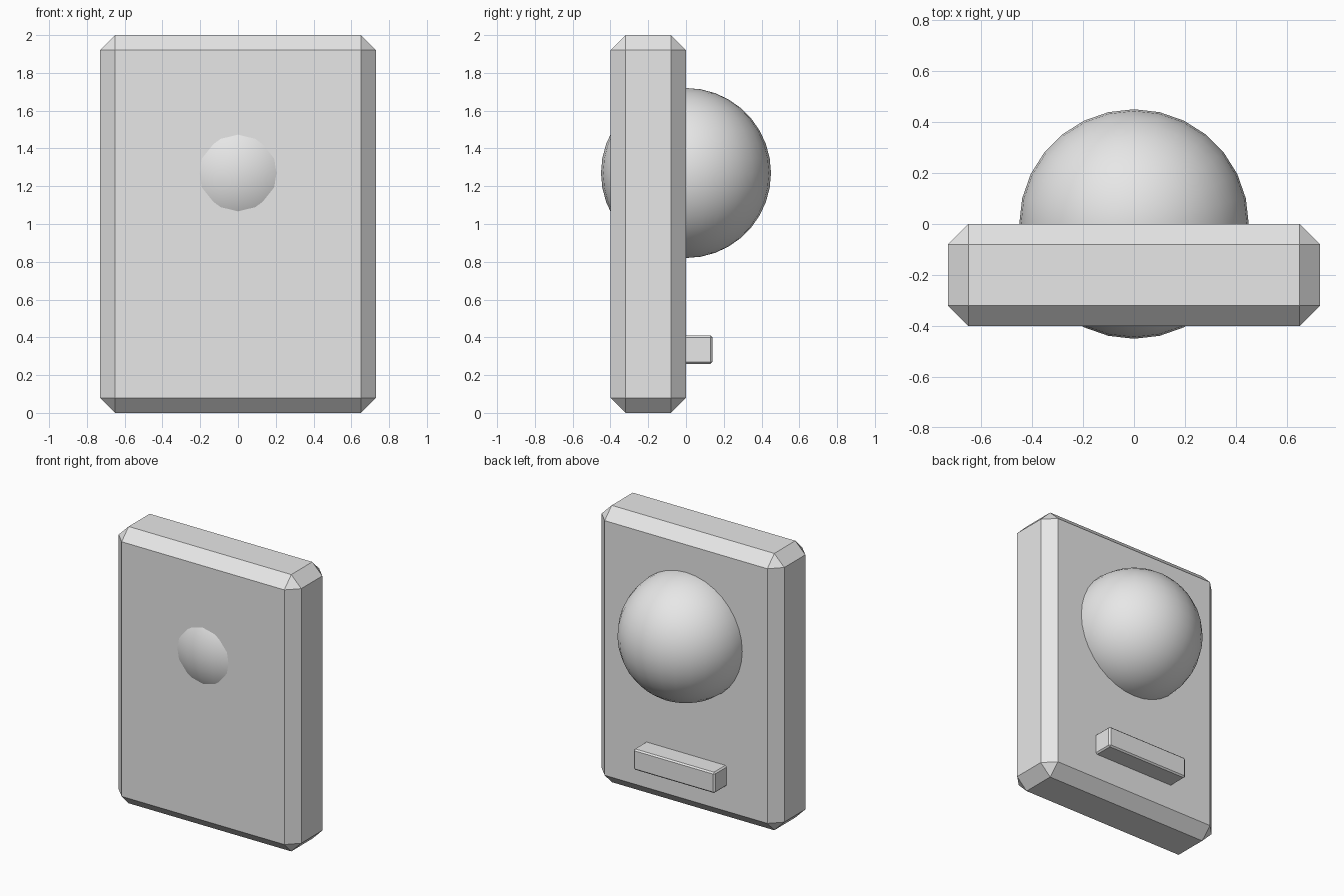
import bpy
import math

default = bpy.data.objects.get("Cube")
if default:
    bpy.data.objects.remove(default, do_unlink=True)

# Single light grey for every part
grey = bpy.data.materials.new("light_grey")
grey.use_nodes = True
colour = (0.8, 0.8, 0.8, 1)
grey.diffuse_color = colour
grey.node_tree.nodes["Principled BSDF"].inputs["Base Color"].default_value = colour


def chamfered_box(name, centre, size, chamfer):
    bpy.ops.mesh.primitive_cube_add(size=1, location=centre)
    obj = bpy.context.object
    obj.name = name
    obj.scale = size
    bpy.ops.object.transform_apply(location=False, rotation=False, scale=True)
    bevel = obj.modifiers.new("chamfer", "BEVEL")
    bevel.width = chamfer
    bevel.segments = 1
    obj.data.materials.append(grey)
    return obj


# Upright slab and the small ledge on its back
chamfered_box("panel", (0, -0.2, 1), (1.46, 0.4, 2), 0.08)
chamfered_box("back_ledge", (0, 0.04, 0.335), (0.65, 0.2, 0.15), 0.01)

# Ball set through the panel
bpy.ops.mesh.primitive_uv_sphere_add(segments=28, ring_count=18, radius=0.45,
                                     location=(0, 0, 1.27))
ball = bpy.context.object
ball.name = "ball"
ball.data.materials.append(grey)
bpy.ops.object.shade_smooth_by_angle(angle=math.radians(40))
